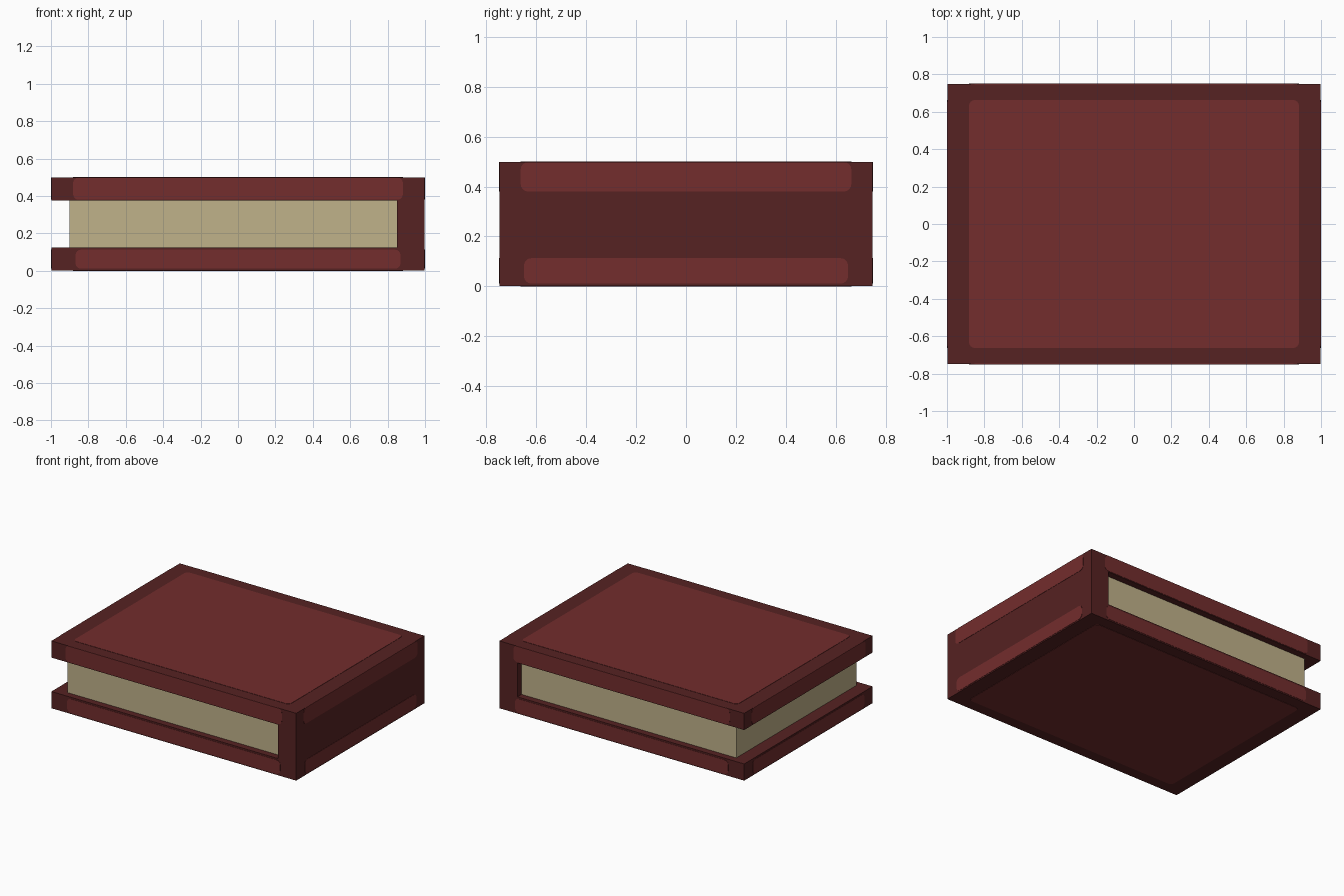
import bpy, bmesh, math
from mathutils import Vector

cube = bpy.data.objects.get("Cube")
if cube:
    bpy.data.objects.remove(cube)


def srgb(*rgb):
    return tuple(((c / 255 + 0.055) / 1.055) ** 2.4 for c in rgb) + (1.0,)


def material(name, color):
    mat = bpy.data.materials.new(name)
    mat.use_nodes = True
    mat.diffuse_color = color
    mat.node_tree.nodes["Principled BSDF"].inputs["Base Color"].default_value = color
    return mat


dark = material("dark red leather", srgb(86, 34, 34))
light = material("red leather", srgb(115, 45, 45))
paper = material("aged paper", srgb(192, 178, 138))


def prism(name, points, offset, mat):
    """Extrude a closed outline of 3D points by an offset."""
    bm = bmesh.new()
    face = bm.faces.new([bm.verts.new(p) for p in points])
    top = bmesh.ops.extrude_face_region(bm, geom=[face])
    verts = [v for v in top["geom"] if isinstance(v, bmesh.types.BMVert)]
    bmesh.ops.translate(bm, verts=verts, vec=offset)
    bmesh.ops.recalc_face_normals(bm, faces=bm.faces)
    mesh = bpy.data.meshes.new(name)
    bm.to_mesh(mesh)
    bm.free()
    mesh.materials.append(mat)
    obj = bpy.data.objects.new(name, mesh)
    bpy.context.collection.objects.link(obj)
    return obj


L, W, H = 1.0, 0.75, 0.5      # half length, half width, full height
BOARD = 0.125                 # cover thickness
SPINE = 0.85                  # inner face of the spine
T = 0.002                     # panel thickness


def panel(name, center, u, v, half_u, half_v, radius=0.03):
    """Thin rounded plate whose outer face lies at center, facing u x v."""
    center, u, v = Vector(center), Vector(u), Vector(v)
    points = []
    for k, (su, sv) in enumerate([(1, 1), (-1, 1), (-1, -1), (1, -1)]):
        for i in range(5):
            a = math.pi / 2 * (k + i / 4)
            points.append(center
                          + u * (su * (half_u - radius) + radius * math.cos(a))
                          + v * (sv * (half_v - radius) + radius * math.sin(a)))
    return prism(name, points, u.cross(v) * -T * 2, light)


# Case: both covers and the spine as one C-shaped profile
l, lo, hi = L - T, T, H - T
profile = [(-l, lo), (l, lo), (l, hi), (-l, hi), (-l, H - BOARD),
           (SPINE, H - BOARD), (SPINE, BOARD), (-l, BOARD)]
prism("book_case", [(x, T - W, z) for x, z in profile], (0, 2 * (W - T), 0), dark)

# Page block, set back from the cover edges
pages = [(-0.9, -0.7), (SPINE, -0.7), (SPINE, 0.7), (-0.9, 0.7)]
prism("page_block", [(x, y, BOARD) for x, y in pages], (0, 0, H - 2 * BOARD), paper)

# Large panels on the top and bottom covers
panel("top_cover_panel", (0, 0, H), (1, 0, 0), (0, 1, 0), 0.882, 0.663)
panel("bottom_cover_panel", (0, 0, 0), (1, 0, 0), (0, -1, 0), 0.882, 0.663)

# Narrow panels around the edges of each cover
for cover, z, hz, trim in [("top", 0.439, 0.059, 0), ("bottom", 0.062, 0.051, 0.013)]:
    for side, s in [("front", -1), ("back", 1)]:
        panel(f"{cover}_{side}_edge_panel", (0, s * W, z), (-s, 0, 0), (0, 0, 1),
              0.882 - trim, hz)
    for side, s in [("fore", -1), ("spine", 1)]:
        panel(f"{cover}_{side}_edge_panel", (s * L, 0, z), (0, s, 0), (0, 0, 1),
              0.663 - trim, hz)
